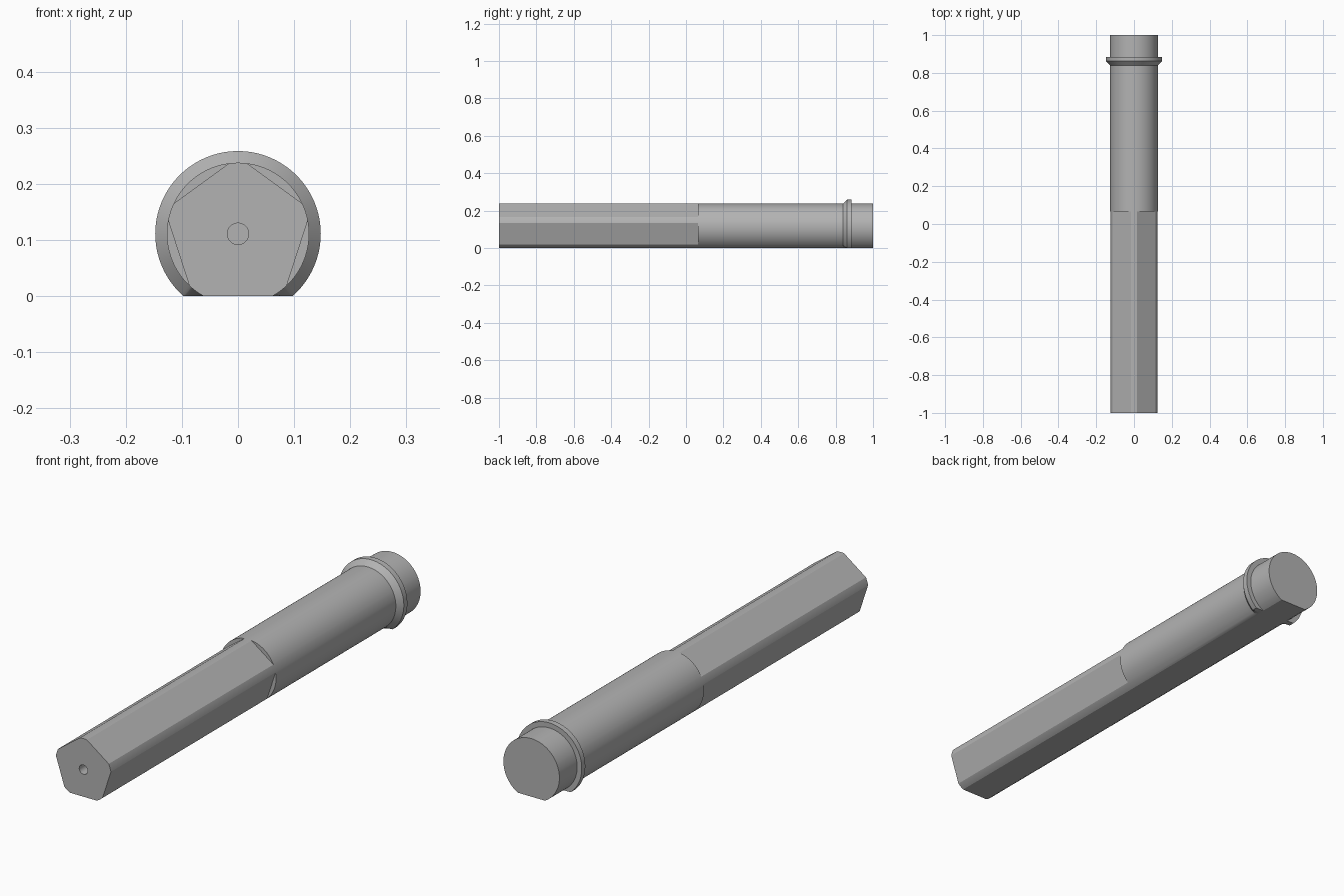
import bpy, bmesh, math

if "Cube" in bpy.data.objects:
    bpy.data.objects.remove(bpy.data.objects["Cube"])

AXIS = 0.111          # height of the centre line, also the distance to every flat
BODY_R, COLLAR_R, HOLE_R = 0.1268, 0.1475, 0.019
DOWN = -math.pi / 2
FIVE = [DOWN + i * math.tau / 5 for i in range(5)]   # directions of the pentagon flats


def radius(angle, r, flats):
    """Circle of radius r trimmed by flats facing the given directions."""
    for f in flats:
        c = math.cos(angle - f)
        if c > 1e-6:
            r = min(r, AXIS / c)
    return r


# Shared angles: even steps plus the exact corners of every flat
angles = {round(i * math.tau / 80, 5) for i in range(80)}
for f in FIVE:
    for s in (-1, 1):
        angles.add(round((f + s * math.acos(AXIS / BODY_R)) % math.tau, 5))
for s in (-1, 1):
    angles.add(round((DOWN + s * math.acos(AXIS / COLLAR_R)) % math.tau, 5))
angles = sorted(angles)

# Sections from the bottom of the centre hole, over the shank, to the rear end
sections = [
    (-0.90, HOLE_R, []), (-1.0, HOLE_R, []),                 # centre hole
    (-1.0, BODY_R, FIVE), (0.065, BODY_R, FIVE),             # pentagon shank
    (0.065, BODY_R, [DOWN]), (0.84, BODY_R, [DOWN]),         # round body
    (0.862, COLLAR_R, [DOWN]), (0.885, COLLAR_R, [DOWN]),    # collar
    (0.885, BODY_R, [DOWN]), (1.0, BODY_R, [DOWN]),          # rear end
]

bm = bmesh.new()
rings = []
for y, r, flats in sections:
    ring = []
    for a in angles:
        d = radius(a, r, flats)
        ring.append(bm.verts.new((d * math.cos(a), y, AXIS + d * math.sin(a))))
    rings.append(ring)
n = len(angles)
for p, q in zip(rings, rings[1:]):
    for i in range(n):
        j = (i + 1) % n
        bm.faces.new((p[i], p[j], q[j], q[i]))
bm.faces.new(rings[0])
bm.faces.new(rings[-1])
bmesh.ops.remove_doubles(bm, verts=bm.verts, dist=1e-5)
bmesh.ops.recalc_face_normals(bm, faces=bm.faces)

mesh = bpy.data.meshes.new("shaft")
bm.to_mesh(mesh)
bm.free()
shaft = bpy.data.objects.new("shaft", mesh)
bpy.context.collection.objects.link(shaft)

steel = bpy.data.materials.new("grey steel")
steel.diffuse_color = (0.45, 0.45, 0.45, 1)
steel.use_nodes = True
steel.node_tree.nodes["Principled BSDF"].inputs["Base Color"].default_value = steel.diffuse_color
mesh.materials.append(steel)

bpy.context.view_layer.objects.active = shaft
shaft.select_set(True)
bpy.ops.object.shade_smooth_by_angle(angle=math.radians(20))
